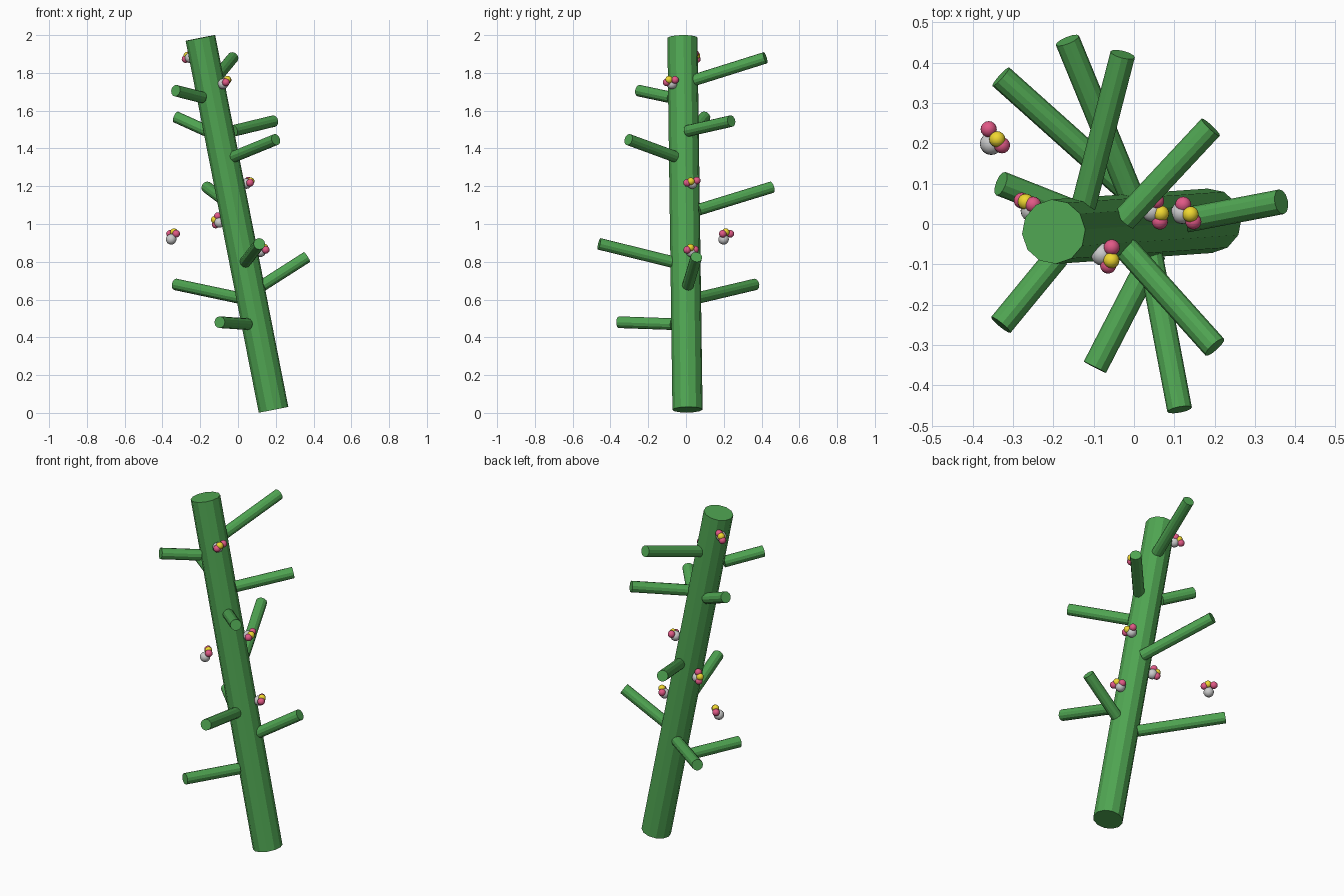
import bpy
from mathutils import Vector


def material(name, rgb):
    m = bpy.data.materials.new(name)
    m.diffuse_color = (*rgb, 1)
    return m


green = material("stem_green", (0.08, 0.38, 0.085))
pink = material("petal_pink", (0.75, 0.10, 0.24))
yellow = material("petal_yellow", (0.87, 0.68, 0.03))


def rod(name, a, b, radius):
    """Flat-shaded twelve-sided cylinder running from a to b."""
    a, b = Vector(a), Vector(b)
    bpy.ops.mesh.primitive_cylinder_add(
        vertices=12, radius=radius, depth=(b - a).length, location=(a + b) / 2)
    o = bpy.context.object
    o.name = name
    o.rotation_euler = (b - a).to_track_quat('Z', 'Y').to_euler()
    o.data.materials.append(green)


def ball(name, centre, radius, mat=None):
    bpy.ops.mesh.primitive_uv_sphere_add(
        segments=16, ring_count=10, radius=radius, location=centre)
    o = bpy.context.object
    o.name = name
    bpy.ops.object.shade_smooth()
    if mat:
        o.data.materials.append(mat)


# Leaning trunk
rod("trunk", (0.188, 0.008, 0.017), (-0.199, -0.019, 1.985), 0.08)

# Branches: start on the trunk surface, tip
branches = [
    ((-0.125, 0.045, 1.762), (-0.028, 0.42, 1.88)),
    ((-0.19, -0.08, 1.67), (-0.33, -0.25, 1.706)),
    ((-0.16, 0.033, 1.49), (-0.33, 0.10, 1.567)),
    ((-0.025, 0.01, 1.493), (0.19, 0.24, 1.545)),
    ((-0.02, -0.06, 1.357), (0.20, -0.305, 1.447)),
    ((-0.005, 0.065, 1.075), (-0.165, 0.455, 1.195)),
    ((0.04, -0.075, 0.80), (0.113, -0.46, 0.895)),
    ((0.13, 0.01, 0.675), (0.365, 0.055, 0.825)),
    ((0.02, 0.052, 0.606), (-0.33, 0.365, 0.68)),
    ((0.05, -0.07, 0.47), (-0.097, -0.355, 0.48)),
]
for i, (start, tip) in enumerate(branches):
    rod(f"branch_{i + 1}", start, tip, 0.031)

# Blossoms: grey bud, first petal, yellow centre, second petal
blossoms = [
    ((-0.253, 0.033, 1.88), (-0.278, 0.058, 1.873), (-0.268, 0.055, 1.892), (-0.250, 0.048, 1.902)),
    ((-0.079, -0.075, 1.742), (-0.055, -0.058, 1.763), (-0.056, -0.090, 1.764), (-0.064, -0.103, 1.750)),
    ((0.045, 0.033, 1.214), (0.055, 0.057, 1.230), (0.067, 0.026, 1.226), (0.064, 0.006, 1.218)),
    ((-0.098, 0.035, 1.008), (-0.118, 0.048, 0.997), (-0.123, 0.045, 1.022), (-0.107, 0.038, 1.042)),
    ((0.119, 0.028, 0.853), (0.122, 0.048, 0.865), (0.140, 0.024, 0.875), (0.147, 0.006, 0.863)),
    ((-0.354, 0.199, 0.919), (-0.360, 0.235, 0.948), (-0.339, 0.210, 0.957), (-0.327, 0.195, 0.948)),
]
for i, (bud, p1, centre, p2) in enumerate(blossoms):
    ball(f"bud_{i + 1}", bud, 0.028)
    ball(f"petal_a_{i + 1}", p1, 0.02, pink)
    ball(f"blossom_centre_{i + 1}", centre, 0.02, yellow)
    ball(f"petal_b_{i + 1}", p2, 0.02, pink)
